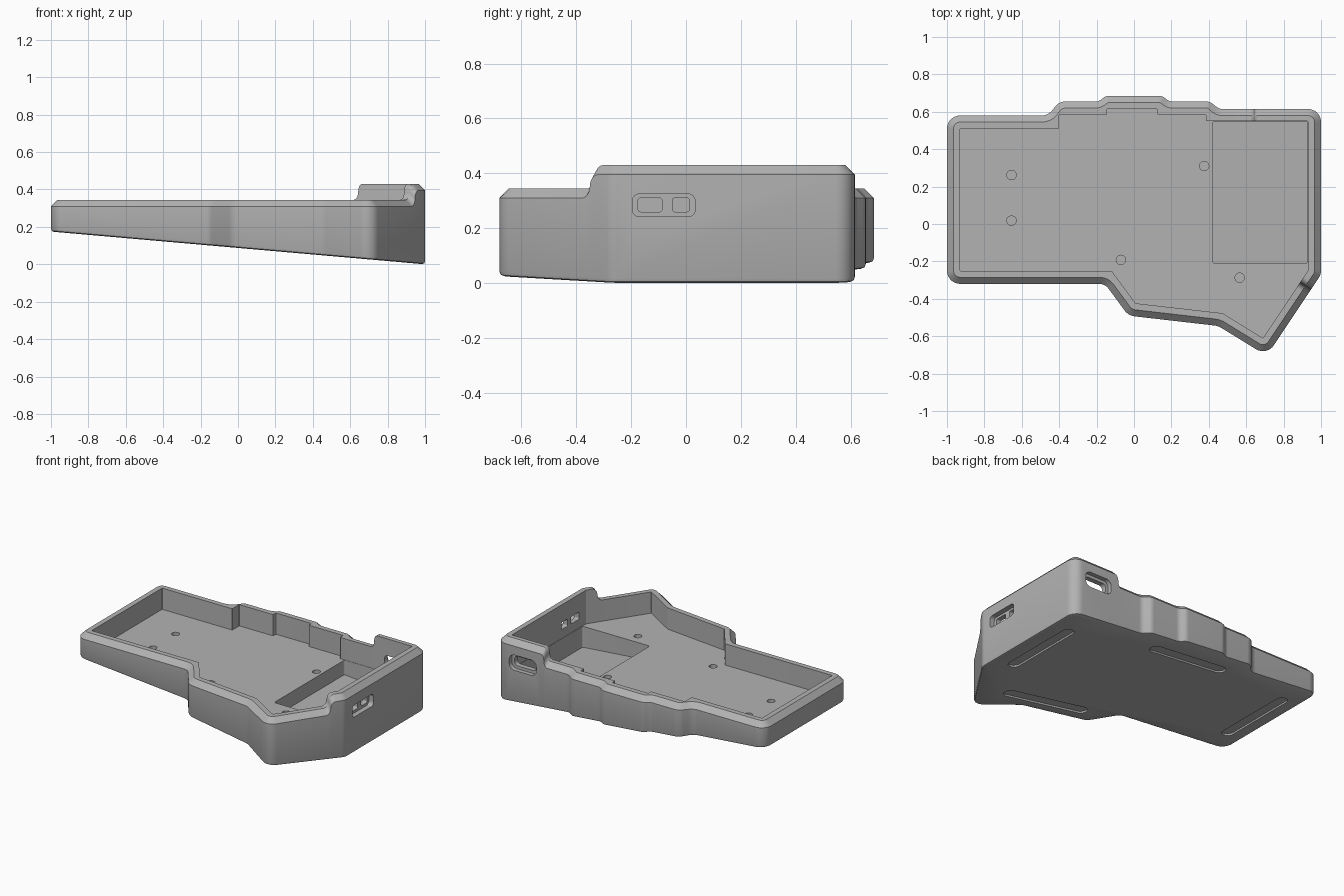
import bpy, bmesh
from math import sin, cos, tan, pi
from mathutils import Vector, Matrix

cube = bpy.data.objects.get("Cube")
if cube:
    bpy.data.objects.remove(cube, do_unlink=True)

LOW, HIGH, FLOOR = 0.345, 0.43, 0.2

grey = bpy.data.materials.new("case_grey")
grey.use_nodes = True
grey.diffuse_color = (0.45, 0.45, 0.45, 1)
grey.node_tree.nodes["Principled BSDF"].inputs["Base Color"].default_value = (0.45, 0.45, 0.45, 1)


def underside(x):
    """Height of the sloping bottom."""
    return 0.0875 * (1 - x)


def rounded(corners, d=0.0, segs=8):
    """Clockwise outline inset by d with filleted corners; returns (point, height) pairs."""
    out = []
    for i, (x, y, r, h) in enumerate(corners):
        p = Vector((x, y))
        a = (p - Vector(corners[i - 1][:2])).normalized()
        b = (Vector(corners[(i + 1) % len(corners)][:2]) - p).normalized()
        na, nb = Vector((a.y, -a.x)), Vector((b.y, -b.x))
        p = p + (na + nb) * (d / (1 + na.dot(nb)))
        if r == 0:
            out.append((p, h))
            continue
        side = 1 if a.x * b.y - a.y * b.x < 0 else -1
        radius = max(r - side * d, 0.004)
        turn = a.angle(b)
        centre = p - a * radius * tan(turn / 2) + na * radius * side
        for k in range(segs + 1):
            t = turn * k / segs
            out.append((centre + (a * sin(t) - na * side * cos(t)) * radius, h))
    return out


def loft(name, loops):
    """Closed solid through matching loops of 3D points."""
    bm = bmesh.new()
    rings = [[bm.verts.new(p) for p in loop] for loop in loops]
    n = len(rings[0])
    for lo, hi in zip(rings, rings[1:]):
        for i in range(n):
            j = (i + 1) % n
            bm.faces.new((lo[i], lo[j], hi[j], hi[i]))
    bm.faces.new(rings[0][::-1])
    bm.faces.new(rings[-1])
    bm.normal_update()
    if bm.calc_volume(signed=True) < 0:
        bmesh.ops.reverse_faces(bm, faces=bm.faces)
    mesh = bpy.data.meshes.new(name)
    bm.to_mesh(mesh)
    bm.free()
    mesh.materials.append(grey)
    ob = bpy.data.objects.new(name, mesh)
    bpy.context.scene.collection.objects.link(ob)
    return ob


def volume(mesh):
    bm = bmesh.new()
    bm.from_mesh(mesh)
    result = bm.calc_volume()
    bm.free()
    return result


def cut(ob, cutter):
    """Subtract the cutter, taking the first solver that gives a sound solid."""
    cutter.hide_render = True
    before = volume(ob.data)
    mod = ob.modifiers.new("cut", "BOOLEAN")
    mod.operation, mod.object = "DIFFERENCE", cutter
    for solver in ("EXACT", "MANIFOLD", "FLOAT"):
        mod.solver = solver
        bpy.context.view_layer.update()
        graph = bpy.context.evaluated_depsgraph_get()
        mesh = bpy.data.meshes.new_from_object(ob.evaluated_get(graph))
        if before * 0.5 < volume(mesh) < before:
            ob.data = mesh
            break
    ob.modifiers.remove(mod)
    bpy.data.objects.remove(cutter, do_unlink=True)


def rect(u0, u1, v0, v1, r):
    corners = [(u0, v1, r, 0), (u1, v1, r, 0), (u1, v0, r, 0), (u0, v0, r, 0)]
    return [p for p, _ in rounded(corners)]


def step(p, q):
    """Rim points along a straight edge where the height climbs in two arcs."""
    pts = []
    for k in range(13):
        a = (k if k < 6 else k - 6) * pi / 12
        u, v = (sin(a), 1 - cos(a)) if k < 6 else (2 - cos(a), 1 + sin(a))
        t = Vector(p).lerp(Vector(q), 0.02 * k / 12 + 0.49 * u)
        pts.append((t.x, t.y, 0, LOW + (HIGH - LOW) * v / 2))
    return pts


def outline(back, y, r, corner, tip, climb, front):
    """Clockwise corners (x, y, radius, rim height) from the back left."""
    corner, tip = Vector(corner), Vector(tip)
    side_step = step(corner.lerp(tip, climb[1]), corner.lerp(tip, climb[0]))
    return ([(*c, LOW) for c in back] + step((0.62, y), (0.665, y))
            + [(corner.x, y, r, HIGH), (corner.x, corner.y, r, HIGH)] + side_step[::-1]
            + [(tip.x, tip.y, r, LOW)] + [(*c, LOW) for c in front])


# Outer wall with gentle swells, inner wall with square steps
outer = outline([(-1, 0.58, 0.07), (-0.46, 0.58, 0.07), (-0.40, 0.655, 0.07),
                 (-0.19, 0.655, 0.05), (-0.15, 0.685, 0.05), (0.15, 0.685, 0.05),
                 (0.19, 0.655, 0.05), (0.405, 0.655, 0.05), (0.455, 0.615, 0.05)],
                0.615, 0.07, (1, -0.27), (0.71, -0.705), (0.12, 0.25),
                [(0.45, -0.545, 0.1), (-0.03, -0.49, 0.08), (-0.155, -0.32, 0.06), (-1, -0.32, 0.07)])
R = 0.004
inner = outline([(-0.93, 0.51, R), (-0.4, 0.51, R), (-0.4, 0.585, R),
                 (-0.145, 0.585, R), (-0.145, 0.615, R), (0.125, 0.615, R),
                 (0.125, 0.585, R), (0.385, 0.585, R), (0.385, 0.55, R)],
                0.55, R, (0.93, -0.249), (0.689, -0.61), (0.097, 0.253),
                [(0.473, -0.477, R), (0.008, -0.424, R), (-0.12, -0.25, R), (-0.93, -0.25, R)])


def ring(corners, d, height):
    return [(p.x, p.y, height(p.x, h)) for p, h in rounded(corners, d)]


# Case body: softened bottom edge, chamfered rim, open tray
case = loft("keyboard_case", [
    ring(outer, 0.015, lambda x, h: underside(x)),
    ring(outer, 0.004, lambda x, h: underside(x) + 0.005),
    ring(outer, 0, lambda x, h: underside(x) + 0.016),
    ring(outer, 0, lambda x, h: h - 0.035),
    ring(outer, 0.035, lambda x, h: h),
    ring(inner, 0, lambda x, h: h),
    ring(inner, 0, lambda x, h: FLOOR)])

# Deep pocket with sloping floor
pocket = rect(0.42, 0.928, -0.21, 0.548, 0.012)
cut(case, loft("pocket_cutter", [[(p.x, p.y, underside(p.x) + 0.05) for p in pocket],
                                 [(p.x, p.y, 0.3) for p in pocket]]))

# Screw holes in the floor
for x, y in [(-0.655, 0.262), (-0.655, 0.018), (-0.07, -0.192), (0.375, 0.31), (0.565, -0.287)]:
    hole = rect(x - 0.025, x + 0.025, y - 0.025, y + 0.025, 0.0245)
    cut(case, loft("hole_cutter", [[(p.x, p.y, z) for p in hole] for z in (FLOOR - 0.035, 0.3)]))

# Switch recess and two windows in the side wall
for y0, y1, z0, z1, r, x0 in [(-0.195, 0.033, 0.242, 0.325, 0.025, 0.965),
                              (-0.175, -0.087, 0.26, 0.31, 0.01, 0.9),
                              (-0.05, 0.013, 0.26, 0.31, 0.01, 0.9)]:
    shape = rect(y0, y1, z0, z1, r)
    cut(case, loft("switch_cutter", [[(x, p.x, p.y) for p in shape] for x in (x0, 1.1)]))

# Cable port recess and opening in the back wall
for x0, x1, z0, z1, r, y0 in [(0.70, 0.905, 0.23, 0.335, 0.04, 0.585),
                              (0.72, 0.885, 0.25, 0.315, 0.025, 0.5)]:
    shape = rect(x0, x1, z0, z1, r)
    cut(case, loft("port_cutter", [[(p.x, y, p.y) for p in shape] for y in (y0, 0.7)]))

# Shallow slots for rubber feet on the underside
for p, q in [((0.855, -0.17), (0.855, 0.42)), ((-0.87, -0.17), (-0.87, 0.42)),
             ((-0.31, 0.50), (0.28, 0.50)), ((0.06, -0.385), (0.66, -0.46))]:
    p, q = Vector(p), Vector(q)
    along = (q - p).normalized()
    half = (q - p).length / 2
    turn = Matrix(((along.x, -along.y), (along.y, along.x)))
    slot = [(p + q) / 2 + turn @ s for s in rect(-half, half, -0.04, 0.04, 0.0395)]
    cut(case, loft("foot_cutter", [[(s.x, s.y, underside(s.x) + dz) for s in slot]
                                   for dz in (-0.1, 0.012)]))

# Smooth curves, sharp edges
bpy.ops.object.select_all(action="DESELECT")
case.select_set(True)
bpy.context.view_layer.objects.active = case
bpy.ops.object.shade_smooth_by_angle(angle=pi / 7)
